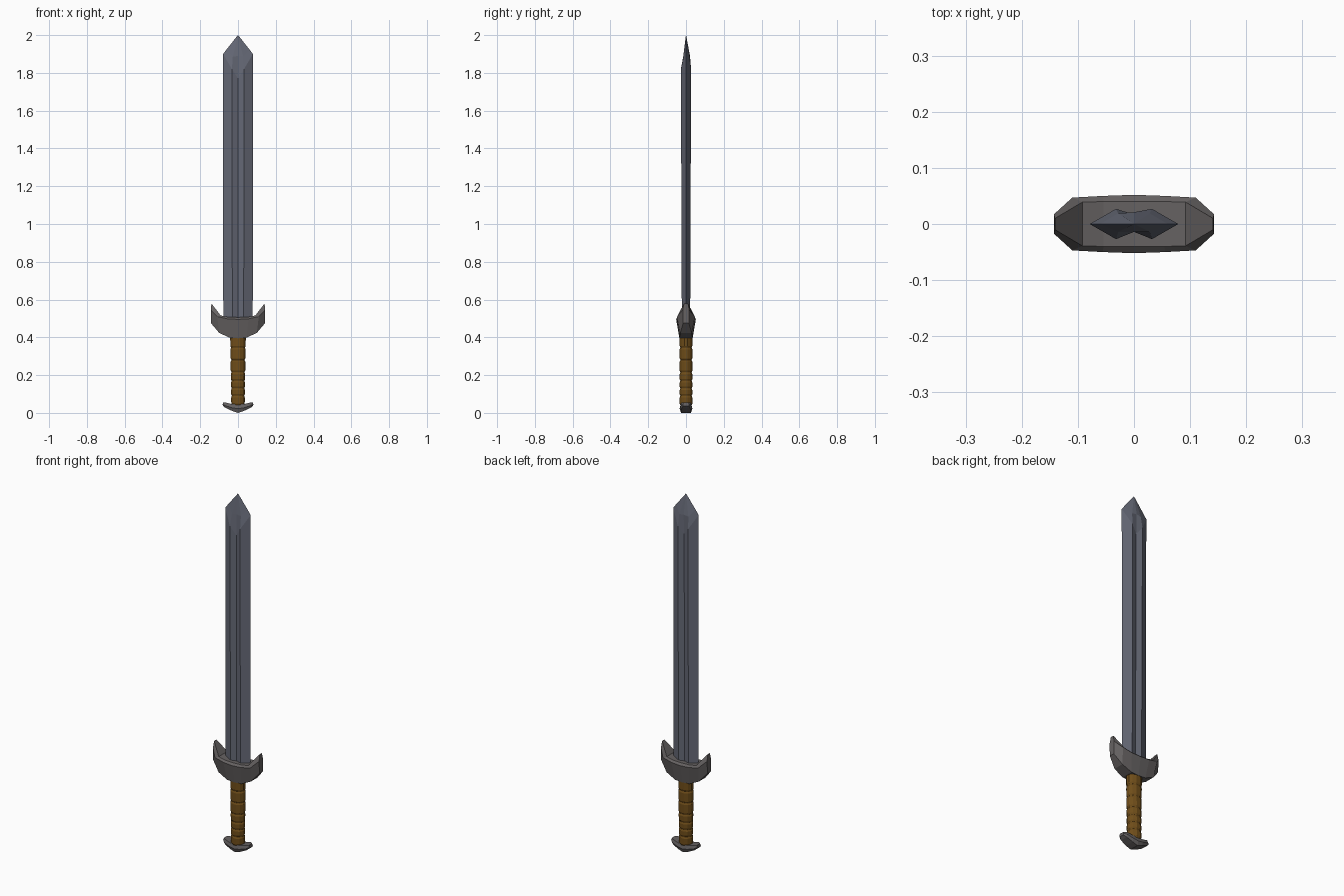
import bpy, bmesh, math

if "Cube" in bpy.data.objects:
    bpy.data.objects.remove(bpy.data.objects["Cube"])


def material(name, rgb):
    m = bpy.data.materials.new(name)
    m.diffuse_color = (*rgb, 1)
    m.use_nodes = True
    m.node_tree.nodes["Principled BSDF"].inputs["Base Color"].default_value = m.diffuse_color
    return m


steel = material("blade_steel", (0.13, 0.14, 0.18))
iron = material("dark_iron", (0.13, 0.12, 0.12))
leather = material("brown_leather", (0.16, 0.075, 0.01))


def loft(name, rings, mat):
    """Skin a list of closed loops and cap both ends."""
    bm = bmesh.new()
    loops = [[bm.verts.new(p) for p in r] for r in rings]
    n = len(rings[0])
    for a, b in zip(loops, loops[1:]):
        for i in range(n):
            j = (i + 1) % n
            bm.faces.new((a[i], a[j], b[j], b[i]))
    bm.faces.new(loops[0])
    bm.faces.new(loops[-1])
    bmesh.ops.remove_doubles(bm, verts=bm.verts, dist=1e-5)
    bmesh.ops.recalc_face_normals(bm, faces=bm.faces)
    me = bpy.data.meshes.new(name)
    bm.to_mesh(me)
    bm.free()
    ob = bpy.data.objects.new(name, me)
    bpy.context.collection.objects.link(ob)
    me.materials.append(mat)
    return ob


def blade_ring(edge, ridge, centre, back_ridge, back_centre):
    """Fullered cross-section; edge is (x, z), ridges (x, y, z), centres (y, z)."""
    ex, ez = edge
    rx, ry, rz = ridge
    bx, by, bz = back_ridge
    return [(-ex, 0, ez), (-rx, -ry, rz), (0, -centre[0], centre[1]), (rx, -ry, rz),
            (ex, 0, ez), (bx, by, bz), (0, back_centre[0], back_centre[1]), (-bx, by, bz)]


# Blade: fullered length, then a facetted point
blade = [
    blade_ring((0.078, 0.47), (0.03, 0.022, 0.47), (0.011, 0.47), (0.03, 0.022, 0.47), (0.011, 0.47)),
    blade_ring((0.079, 1.90), (0.032, 0.027, 1.82), (0.014, 1.77), (0.032, 0.027, 1.82), (0.017, 1.78)),
    blade_ring((0.06, 1.925), (0.028, 0.014, 1.885), (0.014, 1.89), (0.028, 0.019, 1.885), (0.021, 1.89)),
    [(0, 0, 2.0)] * 8,
]
bm_tip = blade.pop()
eps = 0.0004
blade.append([(math.cos(i * math.pi / 4) * -eps, math.sin(i * math.pi / 4) * -eps, 2.0) for i in range(8)])
loft("blade", blade, steel)


def crosswise(name, columns, mat):
    """Loft across x; each column is bottom, rim, top as (x, y, z), mirrored in x and y."""
    def ring(col, s):
        pts = [(s * x, -y, z) for x, y, z in col]
        return pts + [(x, -y, z) for x, y, z in reversed(pts)]
    rings = [ring(c, -1) for c in reversed(columns[1:])] + [ring(c, 1) for c in columns]
    return loft(name, rings, mat)


# Guard with upswept horns
crosswise("guard", [
    [(0, 0.035, 0.395), (0, 0.052, 0.495), (0, 0.040, 0.506)],
    [(0.045, 0.034, 0.398), (0.056, 0.050, 0.498), (0.054, 0.040, 0.508)],
    [(0.10, 0.030, 0.424), (0.110, 0.047, 0.510), (0.092, 0.039, 0.516)],
    [(0.143, 0.015, 0.475), (0.143, 0.017, 0.545), (0.141, 0.010, 0.580)],
], iron)

# Pommel bar
crosswise("pommel", [
    [(0, 0.026, 0.0), (0, 0.034, 0.022), (0, 0.028, 0.048)],
    [(0.03, 0.026, 0.010), (0.03, 0.033, 0.027), (0.03, 0.028, 0.046)],
    [(0.065, 0.022, 0.026), (0.067, 0.028, 0.038), (0.065, 0.023, 0.055)],
    [(0.080, 0.014, 0.037), (0.081, 0.016, 0.045), (0.078, 0.013, 0.055)],
], iron)

# Grip: stack of leather wraps
levels = [0.04, 0.09, 0.13, 0.17, 0.215, 0.28, 0.345, 0.405]
rings = []
SIDES = 12


def grip_ring(z, scale):
    t = (z - 0.04) / 0.365
    rx, ry = (0.036 + 0.006 * t) * scale, 0.034 * scale
    return [(rx * math.cos(a), ry * math.sin(a), z)
            for a in (2 * math.pi * (i + 0.5) / SIDES for i in range(SIDES))]


for lo, hi in zip(levels, levels[1:]):
    rings += [grip_ring(lo + 0.001, 0.92), grip_ring(lo + 0.009, 1.02),
              grip_ring(hi - 0.009, 1.02), grip_ring(hi - 0.001, 0.92)]
loft("grip", rings, leather)
